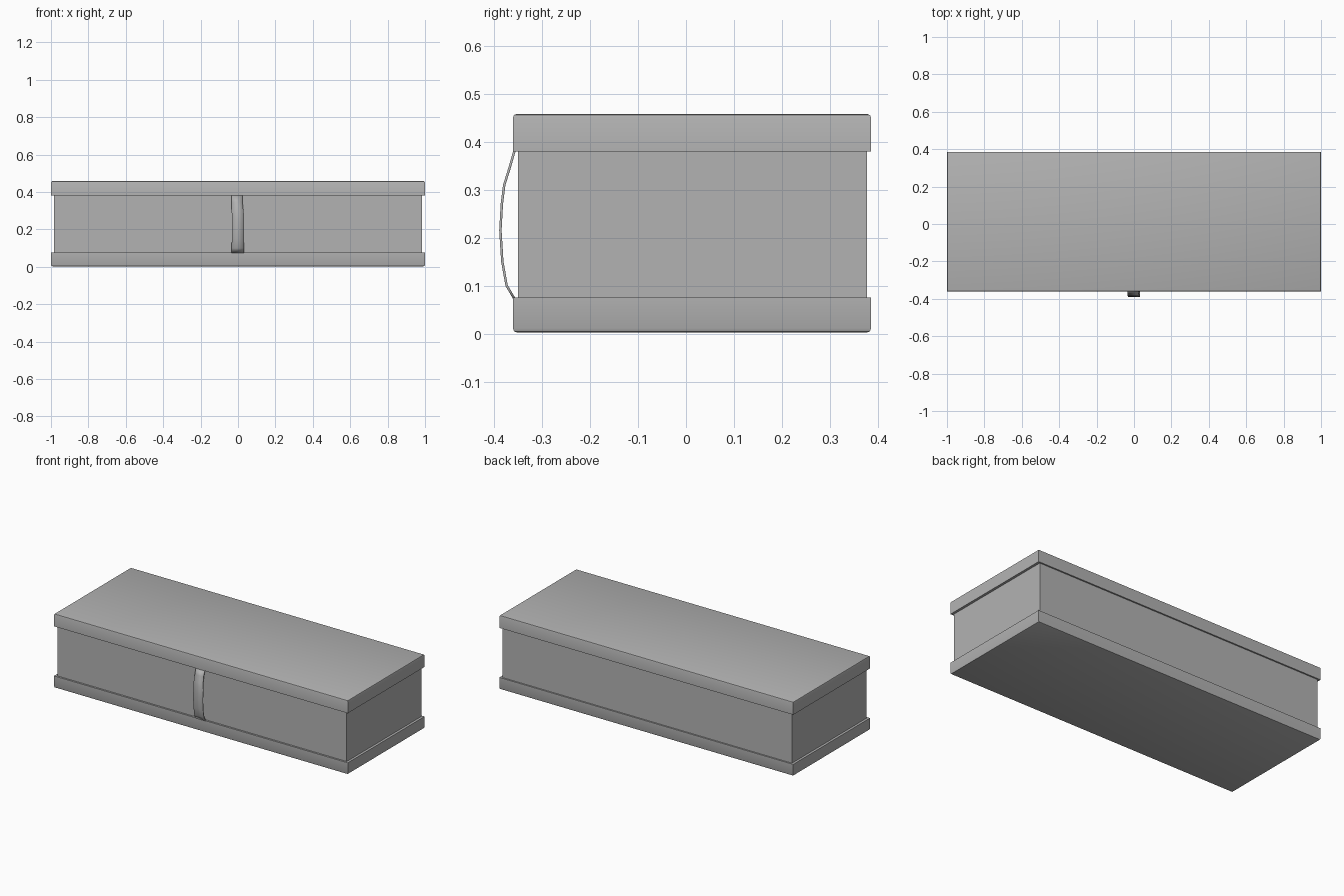
import bpy
import bmesh
import math

cube = bpy.data.objects.get("Cube")
if cube:
    bpy.data.objects.remove(cube, do_unlink=True)

grey = bpy.data.materials.new("plain grey")
grey.use_nodes = True
COLOUR = (0.45, 0.45, 0.45, 1.0)
grey.diffuse_color = COLOUR
grey.node_tree.nodes["Principled BSDF"].inputs["Base Color"].default_value = COLOUR


def finish(name, bm):
    bmesh.ops.recalc_face_normals(bm, faces=bm.faces)
    mesh = bpy.data.meshes.new(name)
    bm.to_mesh(mesh)
    bm.free()
    mesh.materials.append(grey)
    obj = bpy.data.objects.new(name, mesh)
    bpy.context.collection.objects.link(obj)
    return obj


def box(name, lo, hi, bevel=0.0, bevel_z=None):
    """Box between two corners; edges lying at height bevel_z are rounded."""
    bm = bmesh.new()
    bmesh.ops.create_cube(bm, size=1)
    for v in bm.verts:
        v.co = [lo[i] if v.co[i] < 0 else hi[i] for i in range(3)]
    if bevel:
        edges = [e for e in bm.edges
                 if all(abs(v.co.z - bevel_z) < 1e-4 for v in e.verts)]
        bmesh.ops.bevel(bm, geom=edges, offset=bevel, segments=2,
                        profile=0.5, affect='EDGES')
    return finish(name, bm)


# Box body, with a slightly wider lid and base tray
box("box_body", (-0.985, -0.35, 0.02), (0.985, 0.377, 0.44))
lid = box("lid", (-1, -0.361, 0.38), (1, 0.386, 0.458), 0.008, 0.458)
base = box("base_tray", (-1, -0.361, 0.002), (1, 0.386, 0.075), 0.009, 0.002)

# Bowed front strap: y, z, left edge x, right edge x
STRAP = [(-0.358, 0.38, -0.035, 0.025), (-0.368, 0.345, -0.035, 0.024),
         (-0.379, 0.31, -0.034, 0.028), (-0.384, 0.27, -0.033, 0.033),
         (-0.387, 0.215, -0.033, 0.032), (-0.383, 0.15, -0.033, 0.031),
         (-0.374, 0.1, -0.034, 0.031), (-0.358, 0.073, -0.036, 0.032)]
bm = bmesh.new()
rows = [[bm.verts.new((x, y, z)) for x in (x0, x1)] for y, z, x0, x1 in STRAP]
for a, b in zip(rows, rows[1:]):
    bm.faces.new((a[0], b[0], b[1], a[1]))
strap = finish("front_strap", bm)
solid = strap.modifiers.new("thickness", 'SOLIDIFY')
solid.thickness = 0.005
solid.offset = 0

# Smooth the rounded rims and the bowed strap
bpy.ops.object.select_all(action='DESELECT')
for obj in (lid, base, strap):
    obj.select_set(True)
bpy.context.view_layer.objects.active = lid
bpy.ops.object.shade_smooth_by_angle(angle=math.radians(35))
